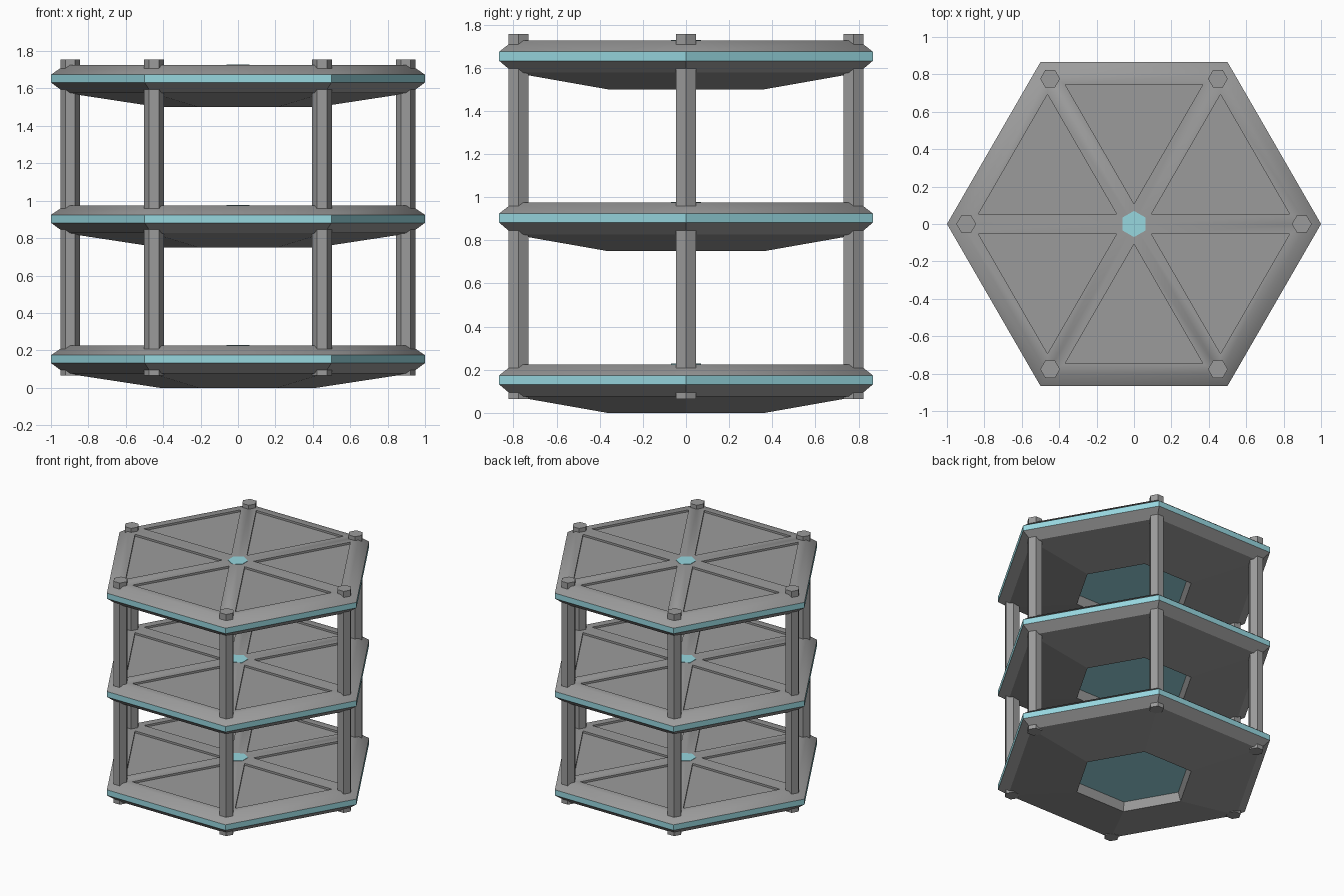
import bpy, bmesh
from math import cos, sin, pi, radians

cube = bpy.data.objects.get("Cube")
if cube:
    bpy.data.objects.remove(cube, do_unlink=True)


def material(name, rgb):
    mat = bpy.data.materials.new(name)
    mat.use_nodes = True
    mat.diffuse_color = (*rgb, 1)
    mat.node_tree.nodes["Principled BSDF"].inputs["Base Color"].default_value = (*rgb, 1)
    return mat


GREY = material("grey metal", (0.33, 0.33, 0.33))
CYAN = material("pale cyan", (0.31, 0.68, 0.74))


def hex_points(radius, turn=0):
    return [(radius * cos(i * pi / 3 + turn), radius * sin(i * pi / 3 + turn)) for i in range(6)]


def finish(bm, name, mats, location):
    bmesh.ops.recalc_face_normals(bm, faces=bm.faces)
    mesh = bpy.data.meshes.new(name)
    bm.to_mesh(mesh)
    bm.free()
    for mat in mats:
        mesh.materials.append(mat)
    obj = bpy.data.objects.new(name, mesh)
    obj.location = location
    bpy.context.collection.objects.link(obj)
    return obj


def loft(profile, turn=0):
    """Hexagonal solid through (radius, z) rings; returns bmesh, side bands and caps."""
    bm = bmesh.new()
    rings = [[bm.verts.new((x, y, z)) for x, y in hex_points(r, turn)] for r, z in profile]
    bands = []
    for a, b in zip(rings, rings[1:]):
        bands.append([bm.faces.new((a[i], a[(i + 1) % 6], b[(i + 1) % 6], b[i])) for i in range(6)])
    bottom = bm.faces.new(rings[0][::-1])
    top = bm.faces.new(rings[-1])
    return bm, bands, bottom, top


def prism(name, radius, height, mat, location, turn=0):
    bm = loft([(radius, 0), (radius, height)], turn)[0]
    return finish(bm, name, [mat], location)


def shelf(name, z):
    # Recessed underside, shallow cone, bevel, coloured rim, top bevel
    bm, bands, bottom, top = loft([(0.40, 0.065), (0.42, 0), (0.925, 0.077),
                                   (1, 0.132), (1, 0.174), (0.925, 0.225)])
    bottom.material_index = 1
    for face in bands[3]:
        face.material_index = 1

    # Six triangular pockets in the top
    fan = bmesh.ops.poke(bm, faces=[top])["faces"]
    bm.normal_update()
    frame = bmesh.ops.inset_individual(bm, faces=fan, thickness=0.108, depth=0)["faces"]
    bmesh.ops.inset_individual(bm, faces=fan, thickness=0, depth=-0.015)

    # Soft shading on the upper bevel and spokes only
    for face in bands[4] + frame:
        face.smooth = True
    bm.normal_update()
    for edge in bm.edges:
        edge.smooth = edge.calc_face_angle(0) < radians(45)
    finish(bm, name, [GREY, CYAN], (0, 0, z))
    prism(name + "_centre_light", 0.07, 0.004, CYAN, (0, 0, z + 0.224), pi / 6)


for level, label in enumerate(("lower", "middle", "upper")):
    shelf(label + "_shelf", level * 0.75)

# Corner posts
for number, (x, y) in enumerate(hex_points(0.897)):
    prism(f"corner_post_{number + 1}", 0.053, 1.69, GREY, (x, y, 0.065))
